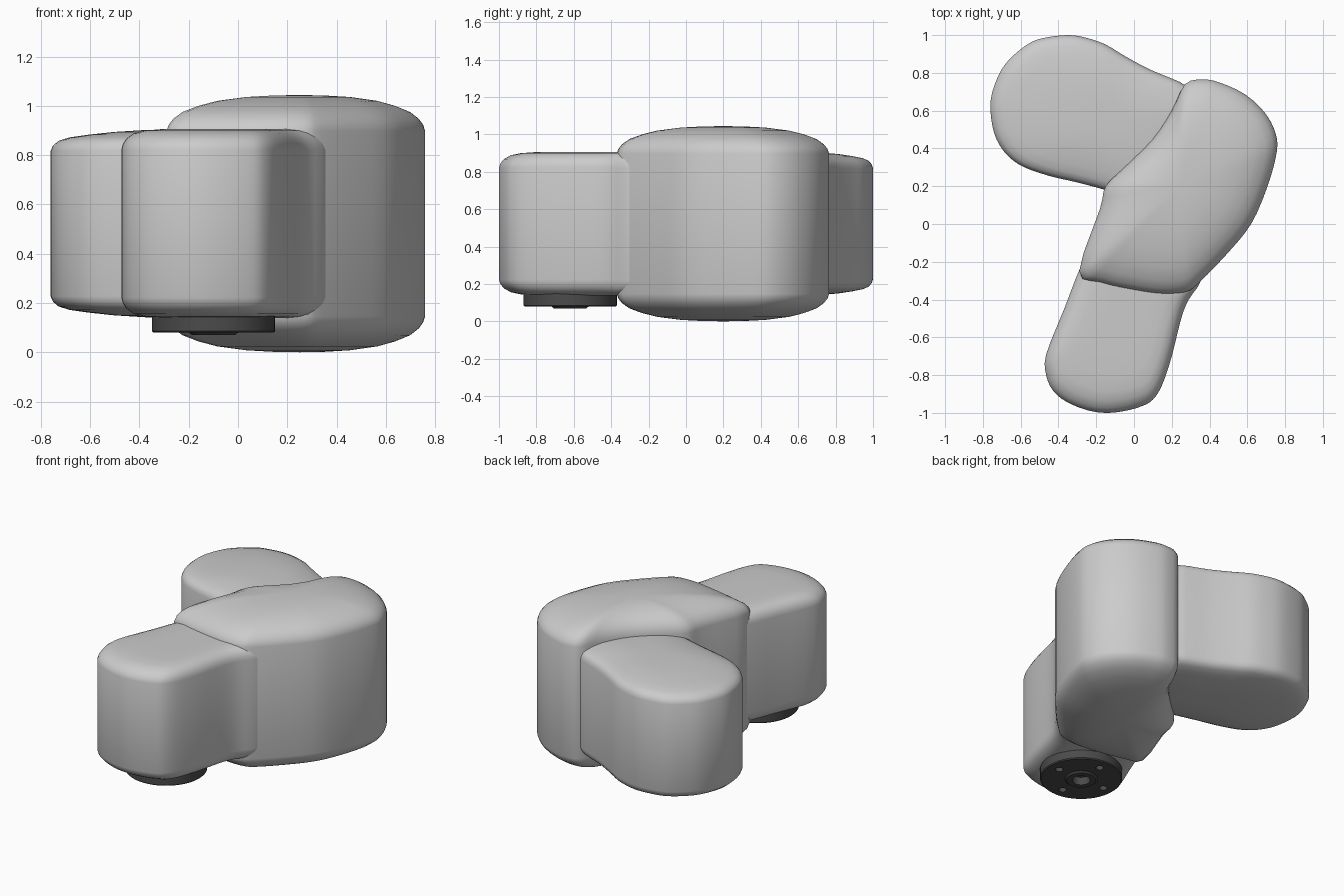
import bpy, bmesh, math
from mathutils import Vector

if "Cube" in bpy.data.objects:
    bpy.data.objects.remove(bpy.data.objects["Cube"])

MID = 0.522  # every housing is symmetric about this height


def smooth_outline(pts, n=3):
    """Closed Catmull-Rom curve through the points."""
    p = [Vector(q) for q in pts]
    out = []
    for i in range(len(p)):
        a, b, c, d = (p[(i + k) % len(p)] for k in (-1, 0, 1, 2))
        for j in range(n):
            t = j / n
            out.append(0.5 * (2 * b + (c - a) * t + (2 * a - 5 * b + 4 * c - d) * t * t
                              + (3 * b - a - 3 * c + d) * t ** 3))
    return out


def finish(bm, name, angle):
    bmesh.ops.recalc_face_normals(bm, faces=bm.faces)
    me = bpy.data.meshes.new(name)
    bm.to_mesh(me)
    bm.free()
    ob = bpy.data.objects.new(name, me)
    bpy.context.collection.objects.link(ob)
    bpy.ops.object.select_all(action='DESELECT')
    ob.select_set(True)
    bpy.context.view_layer.objects.active = ob
    bpy.ops.object.shade_smooth_by_angle(angle=math.radians(angle))
    return ob


def housing(name, pts, centre, profile, peak):
    """Pillow-shaped shell: outline shrunk to its centre by (scale, half height)."""
    c = Vector(centre)
    curve = smooth_outline(pts)
    n = len(curve)
    levels = [(s, -h) for s, h in reversed(profile)] + list(profile)
    bm = bmesh.new()
    rings = []
    for s, h in levels:
        rings.append([bm.verts.new((*(c + (q - c) * s), MID + h)) for q in curve])
    for lo, hi in zip(rings, rings[1:]):
        for i in range(n):
            j = (i + 1) % n
            bm.faces.new((lo[i], lo[j], hi[j], hi[i]))
    for ring, h in ((rings[0], -peak), (rings[-1], peak)):
        tip = bm.verts.new((c.x, c.y, MID + h))
        for i in range(n):
            bm.faces.new((ring[i], ring[(i + 1) % n], tip))
    return finish(bm, name, 50)


# Tall central housing
housing("central_housing",
        [(-.29, -.25), (-.18, -.31), (0, -.35), (.15, -.37), (.27, -.36), (.34, -.315),
         (.5, -.15), (.62, 0), (.7, .18), (.75, .35), (.755, .46), (.7, .58),
         (.59, .685), (.45, .75), (.36, .765), (.27, .74), (.2, .6), (.1, .45),
         (-.05, .3), (-.15, .2), (-.18, .08)],
        (.25, .2),
        [(1, .375), (.985, .4), (.95, .425), (.88, .453), (.76, .478), (.62, .498),
         (.4, .514), (.2, .52)], .522)

# Front arm
housing("front_arm",
        [(-.28, -.22), (-.37, -.45), (-.465, -.69), (-.465, -.8), (-.43, -.88),
         (-.36, -.94), (-.25, -.985), (-.15, -1), (-.05, -.99), (.04, -.965),
         (.1, -.93), (.15, -.85), (.2, -.7), (.25, -.5), (.29, -.4), (.36, -.29),
         (.4, -.1), (.3, .1), (0, .15), (-.15, .05)],
        (-.06, -.48),
        [(1, .3), (.985, .323), (.95, .345), (.88, .366), (.78, .377), (.62, .383),
         (.3, .383)], .383)

# Rear arm
housing("rear_arm",
        [(.27, .735), (.2, .77), (.08, .82), (-.05, .89), (-.15, .95), (-.25, .985),
         (-.34, 1), (-.45, .99), (-.54, .965), (-.63, .9), (-.7, .82), (-.75, .7),
         (-.76, .6), (-.74, .48), (-.7, .4), (-.65, .345), (-.58, .3), (-.45, .255),
         (-.3, .22), (-.15, .18), (.05, .12), (.25, .2), (.42, .4), (.42, .62)],
        (-.12, .55),
        [(1, .295), (.985, .317), (.95, .336), (.88, .35), (.76, .361), (.6, .372),
         (.4, .38), (.2, .383)], .383)

# Mounting flange under the front arm, with a hollow raised hub
FX, FY, SEG = -.10, -.62, 48
bm = bmesh.new()
rings = []
for r, z in [(.25, .2), (.25, .086), (.244, .08), (.1, .08), (.088, .07),
             (.055, .07), (.05, .12)]:
    rings.append([bm.verts.new((FX + r * math.cos(2 * math.pi * i / SEG),
                                FY + r * math.sin(2 * math.pi * i / SEG), z))
                  for i in range(SEG)])
for a, b in zip(rings, rings[1:]):
    for i in range(SEG):
        j = (i + 1) % SEG
        bm.faces.new((a[i], a[j], b[j], b[i]))
bm.faces.new(rings[0])
bm.faces.new(rings[-1])
flange = finish(bm, "mounting_flange", 35)

# Four bolt holes
for k in range(4):
    a = k * math.pi / 2
    bpy.ops.mesh.primitive_cylinder_add(
        vertices=16, radius=.024, depth=.08,
        location=(FX + .175 * math.cos(a), FY + .175 * math.sin(a), .08))
    cutter = bpy.context.object
    cutter.name = "bolt_hole_cutter"
    cutter.hide_render = True
    mod = flange.modifiers.new("bolt_hole", 'BOOLEAN')
    mod.operation, mod.object, mod.solver = 'DIFFERENCE', cutter, 'EXACT'
    bpy.context.view_layer.objects.active = flange
    bpy.ops.object.modifier_apply(modifier=mod.name)
    bpy.data.objects.remove(cutter)

dark = bpy.data.materials.new("dark_metal")
dark.diffuse_color = (.07, .07, .07, 1)
dark.use_nodes = True
dark.node_tree.nodes["Principled BSDF"].inputs["Base Color"].default_value = dark.diffuse_color
flange.data.materials.clear()
flange.data.materials.append(dark)
